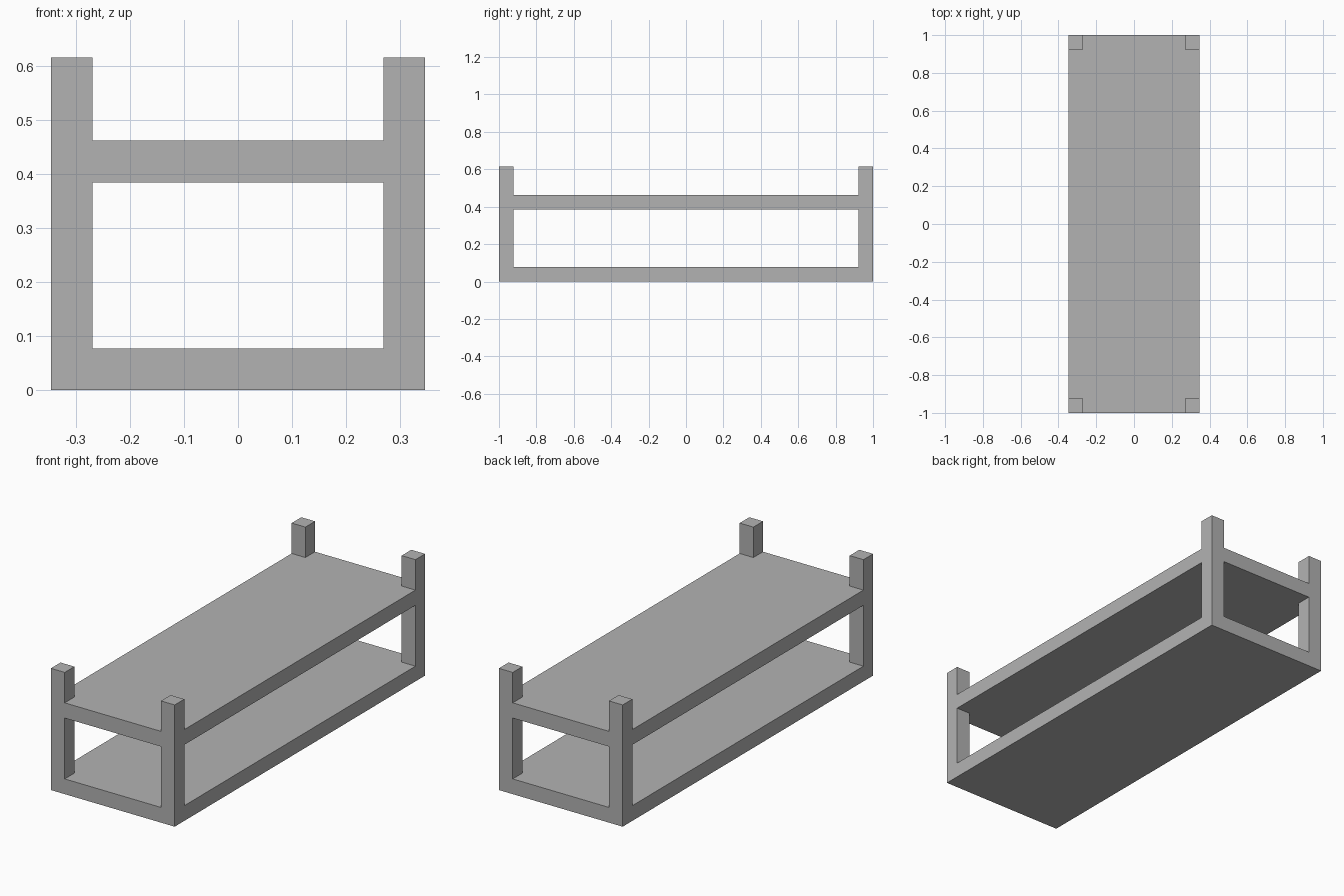
import bpy
import bmesh

cube = bpy.data.objects.get("Cube")
if cube:
    bpy.data.objects.remove(cube, do_unlink=True)

# One unit is the thickness of a post or shelf
U = 2 / 26
HALF_X, HALF_Y = 4.5 * U, 13 * U
POST_HEIGHT = 8 * U

grey = bpy.data.materials.new("plain grey")
grey.use_nodes = True
colour = (0.448, 0.448, 0.448, 1)
grey.diffuse_color = colour
grey.node_tree.nodes["Principled BSDF"].inputs["Base Color"].default_value = colour


def prism(name, outline, bottom, height):
    """Extrude a flat outline upwards into a solid part."""
    bm = bmesh.new()
    base = bm.faces.new([bm.verts.new((x, y, bottom)) for x, y in outline])
    top = bmesh.ops.extrude_face_region(bm, geom=[base], use_keep_orig=True)
    moved = [v for v in top["geom"] if isinstance(v, bmesh.types.BMVert)]
    bmesh.ops.translate(bm, verts=moved, vec=(0, 0, height))
    bmesh.ops.recalc_face_normals(bm, faces=bm.faces[:])
    mesh = bpy.data.meshes.new(name)
    bm.to_mesh(mesh)
    bm.free()
    mesh.materials.append(grey)
    obj = bpy.data.objects.new(name, mesh)
    bpy.context.collection.objects.link(obj)
    return obj


# Shelves, notched at the corners so the posts fit flush
inner_x, inner_y = HALF_X - U, HALF_Y - U
notched = []
for sx, sy in ((1, 1), (-1, 1), (-1, -1), (1, -1)):
    corner = [(sx * HALF_X, sy * inner_y),
              (sx * inner_x, sy * inner_y),
              (sx * inner_x, sy * HALF_Y)]
    notched += corner if sx == sy else corner[::-1]

prism("lower_shelf", notched, 0, U)
prism("upper_shelf", notched, 5 * U, U)

# Corner posts
for sx, side in ((1, "left"), (-1, "right")):
    for sy, end in ((-1, "front"), (1, "back")):
        x0, x1 = sx * inner_x, sx * HALF_X
        y0, y1 = sy * inner_y, sy * HALF_Y
        prism(f"{end}_{side}_post",
              [(x0, y0), (x1, y0), (x1, y1), (x0, y1)], 0, POST_HEIGHT)
